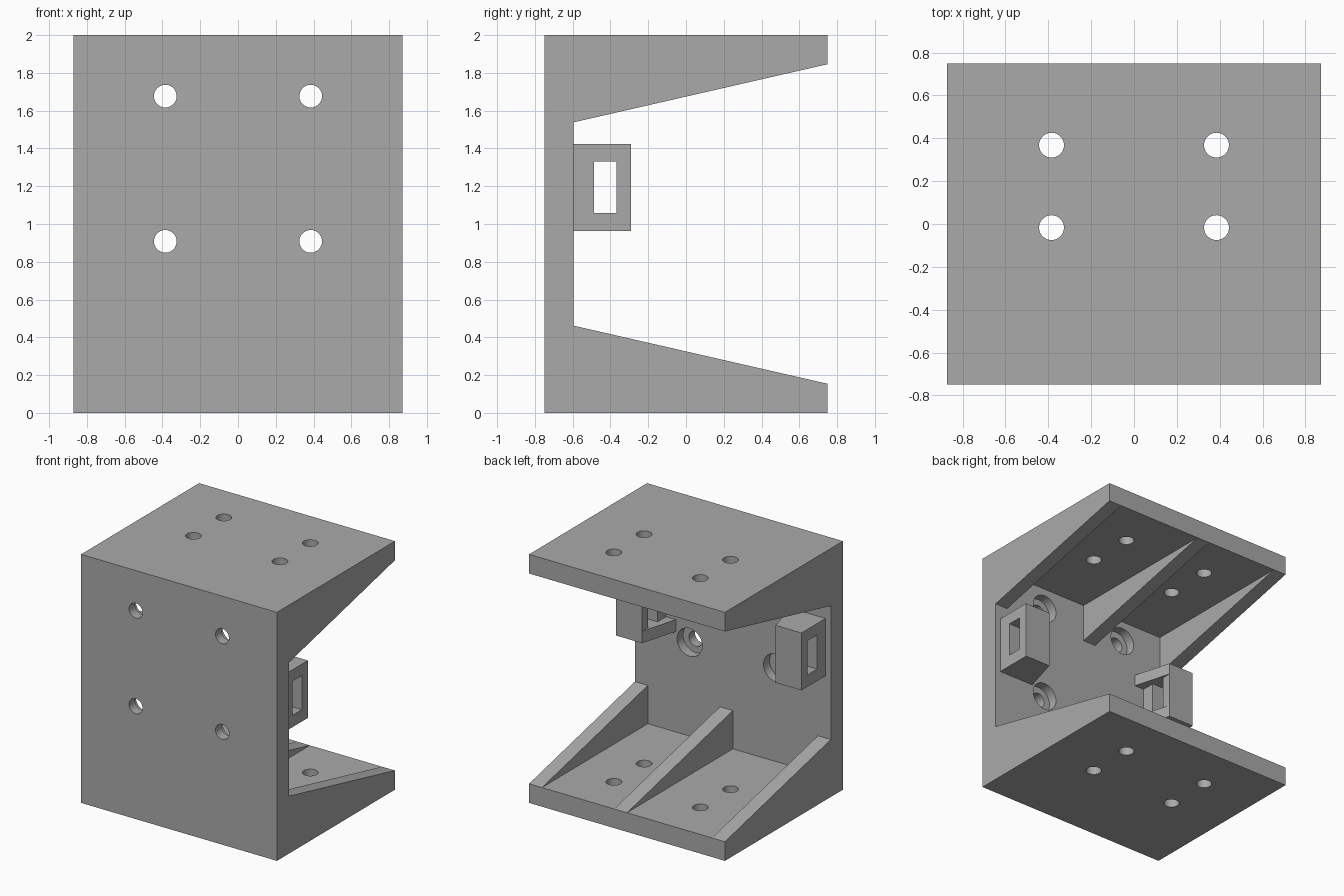
import bpy, bmesh, math

if "Cube" in bpy.data.objects:
    bpy.data.objects.remove(bpy.data.objects["Cube"])

grey = bpy.data.materials.new("grey_plastic")
grey.diffuse_color = (0.40, 0.40, 0.40, 1)
grey.use_nodes = True
grey.node_tree.nodes["Principled BSDF"].inputs["Base Color"].default_value = grey.diffuse_color

HX, HY, TOP = 0.872, 0.75, 2.0     # half width, half depth, height
PLATE, RIB, GUSSET = 0.154, 0.115, 0.462
WALL = -HY + PLATE                 # inner face of the upright wall


def prisms(name, parts):
    """Object made of extruded outlines: (axis, 2D points, low, high)."""
    place = {"x": lambda a, b, t: (t, a, b),
             "y": lambda a, b, t: (a, t, b),
             "z": lambda a, b, t: (a, b, t)}
    bm = bmesh.new()
    for axis, pts, lo, hi in parts:
        ends = [[bm.verts.new(place[axis](a, b, t)) for a, b in pts] for t in (lo, hi)]
        bm.faces.new(ends[0])
        bm.faces.new(ends[1])
        n = len(pts)
        for i in range(n):
            j = (i + 1) % n
            bm.faces.new((ends[0][i], ends[0][j], ends[1][j], ends[1][i]))
    bmesh.ops.recalc_face_normals(bm, faces=bm.faces)
    mesh = bpy.data.meshes.new(name)
    bm.to_mesh(mesh)
    bm.free()
    mesh.materials.append(grey)
    ob = bpy.data.objects.new(name, mesh)
    bpy.context.collection.objects.link(ob)
    return ob


def rect(a0, a1, b0, b1):
    return [(a0, b0), (a1, b0), (a1, b1), (a0, b1)]


def circle(a, b, r, n=40):
    return [(a + r * math.cos(2 * math.pi * i / n),
             b + r * math.sin(2 * math.pi * i / n)) for i in range(n)]


def cut(ob, parts):
    """Subtract a set of separate prisms from an object."""
    cutter = prisms("cutter", parts)
    cutter.hide_render = True
    mod = ob.modifiers.new("cut", "BOOLEAN")
    mod.operation, mod.solver, mod.object = "DIFFERENCE", "EXACT", cutter
    bpy.ops.object.select_all(action="DESELECT")
    bpy.context.view_layer.objects.active = ob
    ob.select_set(True)
    bpy.ops.object.modifier_apply(modifier=mod.name)
    bpy.data.objects.remove(cutter)


# Bracket body: a block opened up by a tapered channel
body = prisms("bracket_body", [("x", rect(-HY, HY, 0, TOP), -HX, HX)])
slope = (GUSSET - PLATE) / (HY - WALL)
end, low = HY + 0.1, PLATE - 0.1 * slope
cut(body, [("x", [(WALL, GUSSET), (end, low), (end, TOP - low), (WALL, TOP - GUSSET)],
            -1, 1)])

# Pockets that leave two side ribs and one middle rib on each plate
pockets = []
for z0, z1, mid in ((PLATE, 0.8, 0), (1.2, TOP - PLATE, -RIB)):
    for x0, x1 in ((-HX + RIB, mid), (mid + RIB, HX - RIB)):
        pockets.append(("x", rect(WALL, end, z0, z1), x0, x1))
cut(body, pockets)

# Screw holes through the plates and the wall, then counterbores inside the wall
holes, bores = [], []
for x in (-0.385, 0.385):
    for y in (-0.017, 0.368):
        holes.append(("z", circle(x, y, 0.058), -0.1, TOP + 0.1))
    for z in (0.908, 1.677):
        holes.append(("y", circle(x, z, 0.06), -0.85, -0.45))
        bores.append(("y", circle(x, z, 0.112), WALL - 0.077, -0.5))
cut(body, holes)
cut(body, bores)

# Cable lugs with a window and a thin brace at top and bottom of the inner side
for side, s in (("left", -1), ("right", 1)):
    plan = [(s * 0.825, WALL), (s * 0.825, -0.29), (s * 0.595, -0.29), (s * 0.508, WALL)]
    lug = prisms("cable_lug_" + side, [("z", plan, 0.962, 1.424)])
    x0, x1 = sorted((s * 0.4, s * 0.595))
    cut(lug, [("x", rect(-0.7, -0.2, 1.058, 1.332), x0, x1)])
    x0, x1 = sorted((s * 0.5, s * 0.9))
    cut(lug, [("x", rect(-0.488, -0.367, 1.058, 1.332), x0, x1)])

# Smooth the round holes, keep all other edges sharp
bpy.ops.object.select_all(action="DESELECT")
body.select_set(True)
bpy.context.view_layer.objects.active = body
bpy.ops.object.shade_smooth_by_angle(angle=math.radians(12))
